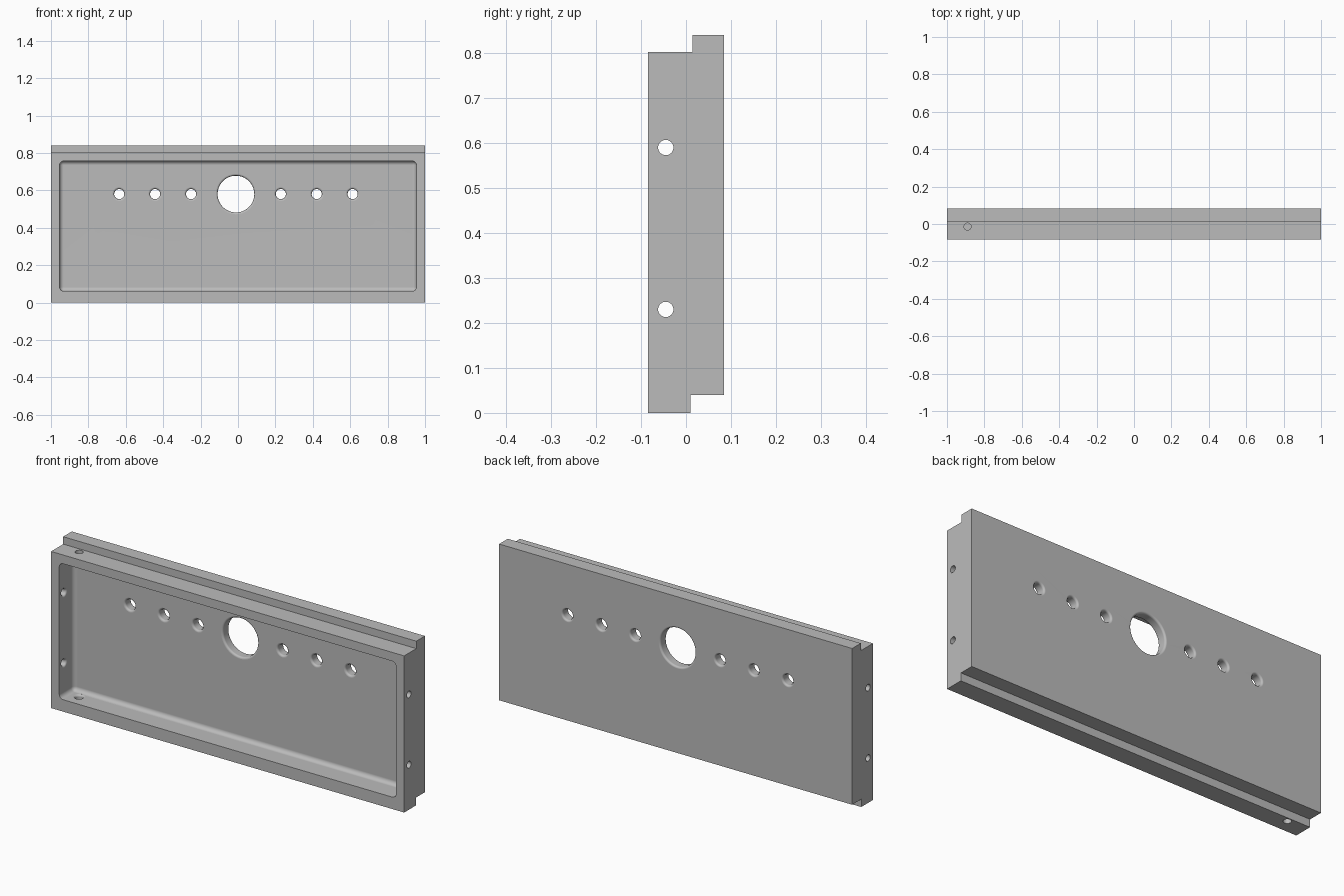
import bpy
import bmesh
from math import sin, cos, pi, radians
from mathutils import Vector, Matrix

cube = bpy.data.objects.get("Cube")
if cube:
    bpy.data.objects.remove(cube, do_unlink=True)

HALF = 0.084          # half the panel depth
FLOOR = 0.033         # y of the pocket floor
SIDE = 0.954          # half width of the pocket
LOW, HIGH = 0.061, 0.757
RIM = 0.01            # rounding on hole rims
OVER = 0.006          # how far cutters reach past a surface


def add_object(name, bm):
    bmesh.ops.recalc_face_normals(bm, faces=bm.faces)
    mesh = bpy.data.meshes.new(name)
    bm.to_mesh(mesh)
    bm.free()
    obj = bpy.data.objects.new(name, mesh)
    bpy.context.collection.objects.link(obj)
    return obj


def subtract(cutter):
    cutter.hide_render = True
    mod = panel.modifiers.new("cut", 'BOOLEAN')
    mod.operation = 'DIFFERENCE'
    mod.solver = 'EXACT'
    mod.object = cutter
    bpy.context.view_layer.objects.active = panel
    bpy.ops.object.modifier_apply(modifier=mod.name)
    bpy.data.objects.remove(cutter, do_unlink=True)


def drill(start, end, radius, round_start=False, round_end=True, sides=48):
    """Cut a round hole from start to end, with rounded rims where asked."""
    start, end = Vector(start), Vector(end)
    length = (end - start).length
    steps = [pi / 2 * i / 5 for i in range(6)]
    flare = [(radius + RIM * (1 - sin(a)), RIM * (1 - cos(a))) for a in steps]
    first = [(flare[0][0], -OVER)] + flare if round_start else [(radius, -OVER)]
    last = [(flare[0][0], -OVER)] + flare if round_end else [(radius, -OVER)]
    profile = first + [(r, length - t) for r, t in reversed(last)]
    bm = bmesh.new()
    rings = [[bm.verts.new((r * cos(2 * pi * i / sides), r * sin(2 * pi * i / sides), t))
              for i in range(sides)] for r, t in profile]
    for a, b in zip(rings, rings[1:]):
        for i in range(sides):
            j = (i + 1) % sides
            bm.faces.new((a[i], a[j], b[j], b[i]))
    bm.faces.new(rings[0])
    bm.faces.new(rings[-1])
    turn = (end - start).to_track_quat('Z', 'Y').to_matrix().to_4x4()
    bm.transform(Matrix.Translation(start) @ turn)
    subtract(add_object("hole_cutter", bm))


# Panel body: stepped section run along x
section = [(-HALF, 0), (0.01, 0), (0.01, 0.04), (HALF, 0.04),
           (HALF, 0.84), (0.014, 0.84), (0.014, 0.802), (-HALF, 0.802)]
bm = bmesh.new()
end_face = bm.faces.new([bm.verts.new((-1, y, z)) for y, z in section])
run = bmesh.ops.extrude_face_region(bm, geom=[end_face])
bmesh.ops.translate(bm, vec=(2, 0, 0),
                    verts=[v for v in run["geom"] if isinstance(v, bmesh.types.BMVert)])
panel = add_object("panel", bm)

# Front pocket with rounded corners and floor edge
bm = bmesh.new()
bmesh.ops.create_cube(bm, size=1)
front = -HALF - 0.05
bm.transform(Matrix.Translation((0, (front + FLOOR) / 2, (LOW + HIGH) / 2))
             @ Matrix.Diagonal((2 * SIDE, FLOOR - front, HIGH - LOW, 1)))
inner_edges = [e for e in bm.edges if max(v.co.y for v in e.verts) > 0]
bmesh.ops.bevel(bm, geom=inner_edges, offset=0.022, segments=5, profile=0.5,
                affect='EDGES')
subtract(add_object("pocket_cutter", bm))

# Large central hole and the row of small holes through the back wall
MID, ROW = -0.011, 0.58
drill((MID, HALF, ROW), (MID, FLOOR, ROW), 0.098, True, sides=96)
for side in (-1, 1):
    for k in range(3):
        x = MID + side * (0.24 + 0.192 * k)
        drill((x, HALF, ROW), (x, FLOOR, ROW), 0.027, True)

# Fixing holes in both side walls
for side in (-1, 1):
    for z in (0.23, 0.59):
        drill((side, -0.045, z), (side * SIDE, -0.045, z), 0.017)

# Vertical holes in the top and bottom walls
drill((-0.89, -0.014, 0.802), (-0.89, -0.014, HIGH), 0.019)
drill((-0.89, -0.014, 0), (-0.89, -0.014, LOW), 0.019)

# Material and shading
grey = bpy.data.materials.new("plain_grey")
grey.use_nodes = True
colour = (0.5, 0.5, 0.5, 1)
grey.diffuse_color = colour
grey.node_tree.nodes["Principled BSDF"].inputs["Base Color"].default_value = colour
panel.data.materials.clear()
panel.data.materials.append(grey)
for face in panel.data.polygons:
    face.material_index = 0

bpy.ops.object.select_all(action='DESELECT')
panel.select_set(True)
bpy.context.view_layer.objects.active = panel
bpy.ops.object.shade_smooth_by_angle(angle=radians(30))
weighted = panel.modifiers.new("flat_face_normals", 'WEIGHTED_NORMAL')
weighted.keep_sharp = True
